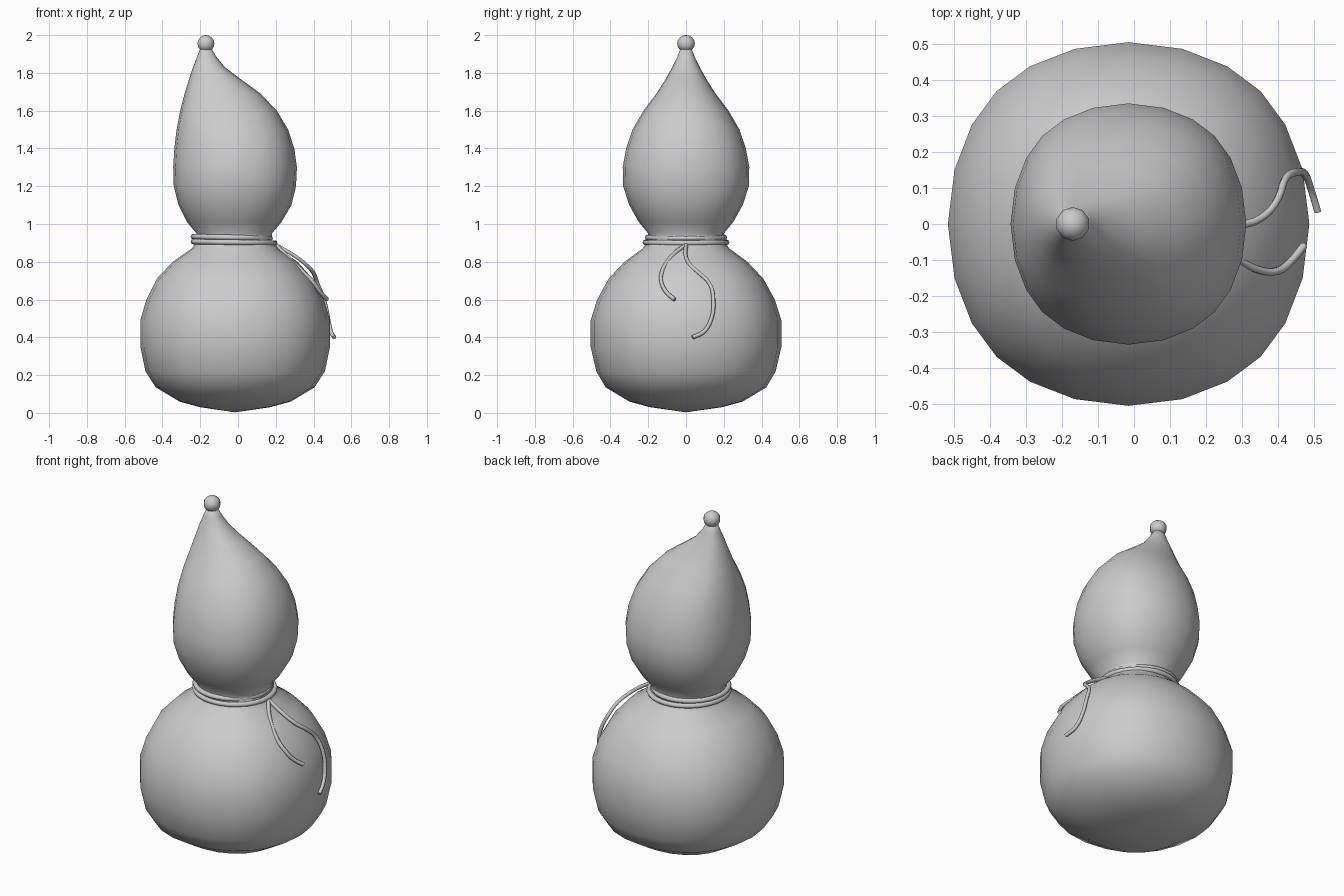
import bpy, bmesh, math

if "Cube" in bpy.data.objects:
    bpy.data.objects.remove(bpy.data.objects["Cube"])

# Gourd body profile: z, left x, right x, half depth in y
PROFILE = [
    (0.03, -0.20, 0.17, 0.19), (0.06, -0.31, 0.28, 0.30),
    (0.135, -0.435, 0.405, 0.425), (0.22, -0.49, 0.46, 0.475),
    (0.35, -0.517, 0.487, 0.505), (0.49, -0.517, 0.487, 0.505),
    (0.60, -0.485, 0.455, 0.47), (0.71, -0.43, 0.395, 0.41),
    (0.80, -0.345, 0.315, 0.325), (0.87, -0.245, 0.215, 0.23),
    (0.915, -0.215, 0.18, 0.20), (0.95, -0.22, 0.18, 0.20),
    (1.01, -0.27, 0.23, 0.25), (1.10, -0.315, 0.283, 0.30),
    (1.20, -0.34, 0.307, 0.333), (1.30, -0.343, 0.312, 0.335),
    (1.40, -0.337, 0.298, 0.317), (1.50, -0.325, 0.265, 0.283),
    (1.60, -0.306, 0.205, 0.225), (1.69, -0.283, 0.12, 0.157),
    (1.77, -0.258, 0.01, 0.106), (1.83, -0.238, -0.07, 0.073),
    (1.89, -0.215, -0.118, 0.044), (1.94, -0.195, -0.145, 0.025),
]
SIDES = 24


def smooth(ob):
    for p in ob.data.polygons:
        p.use_smooth = True


def gourd():
    bm = bmesh.new()
    rings = []
    for z, left, right, ry in PROFILE:
        cx, rx = (left + right) / 2, (right - left) / 2
        ring = []
        for i in range(SIDES):
            a = 2 * math.pi * i / SIDES
            k = 1 + 0.033 * math.sin(2 * a) ** 2   # slightly squared section
            t = a + 0.045 * math.sin(4 * a)
            ring.append(bm.verts.new((cx + rx * k * math.cos(t), ry * k * math.sin(t), z)))
        rings.append(ring)
    for lo, hi in zip(rings, rings[1:]):
        for i in range(SIDES):
            j = (i + 1) % SIDES
            bm.faces.new((lo[i], lo[j], hi[j], hi[i]))
    bottom = bm.verts.new((-0.015, 0, 0.003))
    for i in range(SIDES):
        bm.faces.new((bottom, rings[0][(i + 1) % SIDES], rings[0][i]))
    bm.faces.new(rings[-1])
    me = bpy.data.meshes.new("gourd_body")
    bm.to_mesh(me)
    bm.free()
    ob = bpy.data.objects.new("gourd_body", me)
    bpy.context.collection.objects.link(ob)
    smooth(ob)


def cord_tail(name, points, radius=0.011):
    cu = bpy.data.curves.new(name, 'CURVE')
    cu.dimensions = '3D'
    cu.bevel_depth = radius
    cu.bevel_resolution = 1
    cu.use_fill_caps = True
    sp = cu.splines.new('BEZIER')
    sp.resolution_u = 3
    sp.bezier_points.add(len(points) - 1)
    for bp, co in zip(sp.bezier_points, points):
        bp.co = co
        bp.handle_left_type = bp.handle_right_type = 'AUTO'
    bpy.context.collection.objects.link(bpy.data.objects.new(name, cu))


gourd()

# Stem knob at the tip
bpy.ops.mesh.primitive_uv_sphere_add(segments=10, ring_count=8, radius=0.047, location=(-0.17, 0, 1.955))
knob = bpy.context.object
knob.name = "stem_knob"
knob.scale.z = 0.96
smooth(knob)

# Cord wound twice around the neck
for name, x, z, r, tilt in (("cord_lower", -0.021, 0.903, 0.216, 0.015),
                            ("cord_upper", -0.033, 0.929, 0.204, 0.02)):
    bpy.ops.mesh.primitive_torus_add(major_segments=28, minor_segments=8, major_radius=r,
                                     minor_radius=0.014, location=(x, 0, z), rotation=(0, tilt, 0))
    ob = bpy.context.object
    ob.name = name
    smooth(ob)

# Loose cord ends lying on the lower bulb
cord_tail("cord_end_long", [
    (0.20, 0, 0.89), (0.31, 0, 0.825), (0.365, 0.025, 0.78), (0.40, 0.07, 0.74),
    (0.42, 0.125, 0.685), (0.455, 0.145, 0.60), (0.477, 0.135, 0.50),
    (0.492, 0.095, 0.43), (0.51, 0.035, 0.40)])
cord_tail("cord_end_short", [
    (0.20, 0, 0.89), (0.245, -0.06, 0.845), (0.30, -0.105, 0.79), (0.355, -0.13, 0.735),
    (0.40, -0.13, 0.69), (0.435, -0.105, 0.64), (0.472, -0.06, 0.60)])
